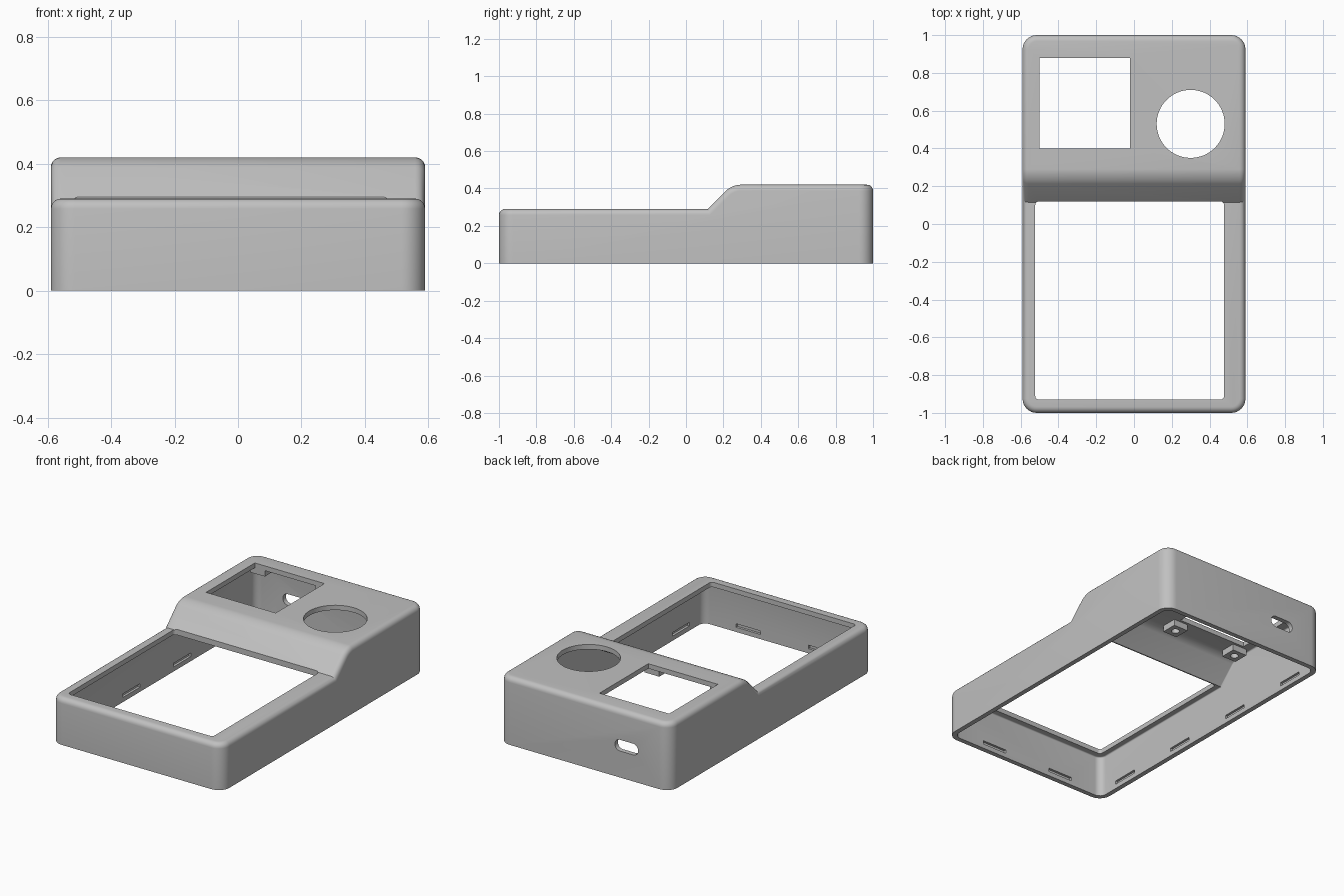
import bpy, bmesh
from mathutils import Vector

cube = bpy.data.objects.get("Cube")
if cube:
    bpy.data.objects.remove(cube, do_unlink=True)

grey = bpy.data.materials.new("matte grey plastic")
grey.use_nodes = True
colour = (0.53, 0.53, 0.53, 1)
grey.diffuse_color = colour
grey.node_tree.nodes["Principled BSDF"].inputs["Base Color"].default_value = colour

HALF_W, WALL = 0.59, 0.03


def add_object(name, bm):
    bmesh.ops.recalc_face_normals(bm, faces=bm.faces)
    mesh = bpy.data.meshes.new(name)
    bm.to_mesh(mesh)
    bm.free()
    mesh.materials.append(grey)
    obj = bpy.data.objects.new(name, mesh)
    bpy.context.collection.objects.link(obj)
    return obj


def round_edges(bm, edges, radius, segments):
    bmesh.ops.bevel(bm, geom=edges, offset=radius, segments=segments,
                    profile=0.5, affect='EDGES', clamp_overlap=True)
    bm.normal_update()


def stepped_body(name, half_w, profile, corner, ramp, rim):
    """Extrude a side profile across the width and round its edges."""
    bm = bmesh.new()
    face = bm.faces.new([bm.verts.new((-half_w, y, z)) for y, z in profile])
    move = bmesh.ops.extrude_face_region(bm, geom=[face])
    new_verts = [g for g in move["geom"] if isinstance(g, bmesh.types.BMVert)]
    bmesh.ops.translate(bm, verts=new_verts, vec=(2 * half_w, 0, 0))
    bmesh.ops.recalc_face_normals(bm, faces=bm.faces)
    ramp_y, ramp_z = profile[3]
    crest = [e for e in bm.edges if all(
        abs(v.co.y - ramp_y) < 1e-4 and abs(v.co.z - ramp_z) < 1e-4 for v in e.verts)]
    round_edges(bm, crest, ramp, 6)
    upright = [e for e in bm.edges
               if abs(e.verts[0].co.z - e.verts[1].co.z) > 0.1
               and (e.verts[0].co - e.verts[1].co).xy.length < 1e-4]
    round_edges(bm, upright, corner, 8)
    top_rim = [e for e in bm.edges if len(e.link_faces) == 2
               and min(abs(f.normal.z) for f in e.link_faces) < 0.01
               and max(f.normal.z for f in e.link_faces) > 0.1]
    round_edges(bm, top_rim, rim, 5)
    return add_object(name, bm)


def block(name, centre, size, axis=2, radius=0.0):
    """Box whose edges parallel to one axis may be rounded."""
    bm = bmesh.new()
    bmesh.ops.create_cube(bm, size=1)
    bmesh.ops.scale(bm, vec=size, verts=bm.verts)
    if radius:
        along = [e for e in bm.edges
                 if abs(e.verts[0].co[axis] - e.verts[1].co[axis]) > 1e-4]
        round_edges(bm, along, radius, 6)
    bmesh.ops.translate(bm, vec=centre, verts=bm.verts)
    return add_object(name, bm)


def cylinder(name, centre, radius, depth, sides):
    bm = bmesh.new()
    bmesh.ops.create_cone(bm, cap_ends=True, segments=sides,
                          radius1=radius, radius2=radius, depth=depth)
    bmesh.ops.translate(bm, vec=centre, verts=bm.verts)
    return add_object(name, bm)


def cut(obj, cutter):
    cutter.hide_render = True
    mod = obj.modifiers.new("cut", 'BOOLEAN')
    mod.operation, mod.solver, mod.object = 'DIFFERENCE', 'EXACT', cutter
    bpy.context.view_layer.objects.active = obj
    bpy.ops.object.modifier_apply(modifier=mod.name)
    bpy.data.objects.remove(cutter, do_unlink=True)


def smooth(obj):
    bpy.ops.object.select_all(action='DESELECT')
    obj.select_set(True)
    bpy.context.view_layer.objects.active = obj
    bpy.ops.object.shade_smooth_by_angle(angle=0.52)


# Hollow housing with a low front deck, a ramp and a raised rear deck
outer = [(-1, 0), (-1, 0.29), (0.115, 0.29), (0.245, 0.42), (1, 0.42), (1, 0)]
inner = [(-0.97, -0.1), (-0.97, 0.26), (0.127, 0.26), (0.257, 0.39),
         (0.97, 0.39), (0.97, -0.1)]
housing = stepped_body("housing", HALF_W, outer, 0.075, 0.045, 0.032)
cut(housing, stepped_body("cavity_cutter", HALF_W - WALL, inner, 0.045, 0.035, 0.008))

# Large front opening, square rear window, round dial hole, rear port
cut(housing, block("display_cutter", (-0.023, -0.405, 0.3), (1.0, 1.05, 0.3), 2, 0.02))
cut(housing, block("window_cutter", (-0.26, 0.64, 0.4), (0.48, 0.48, 0.2)))
cut(housing, cylinder("dial_cutter", (0.3, 0.53, 0.4), 0.18, 0.2, 64))
cut(housing, block("port_cutter", (-0.29, 1, 0.2), (0.16, 0.2, 0.07), 1, 0.034))

# Shallow snap grooves around the inside of the walls
inside = HALF_W - WALL
for side in (-1, 1):
    for y in (-0.75, -0.25, 0.25, 0.75):
        cut(housing, block("groove_cutter", (side * inside, y, 0.04), (0.03, 0.17, 0.022)))
    for x in (-0.25, 0.25):
        cut(housing, block("groove_cutter", (x, side * 0.97, 0.04), (0.17, 0.03, 0.022)))
smooth(housing)

# Screw bosses under the rear deck at the window corners
for x, x_name in ((-0.485, "right"), (-0.035, "left")):
    for y, y_name in ((0.335, "front"), (0.935, "rear")):
        boss = block(f"screw_boss_{y_name}_{x_name}", (x, y, 0.373), (0.1, 0.1, 0.045))
        cut(boss, cylinder("screw_hole_cutter", (x, y, 0.35), 0.024, 0.06, 20))
        smooth(boss)
